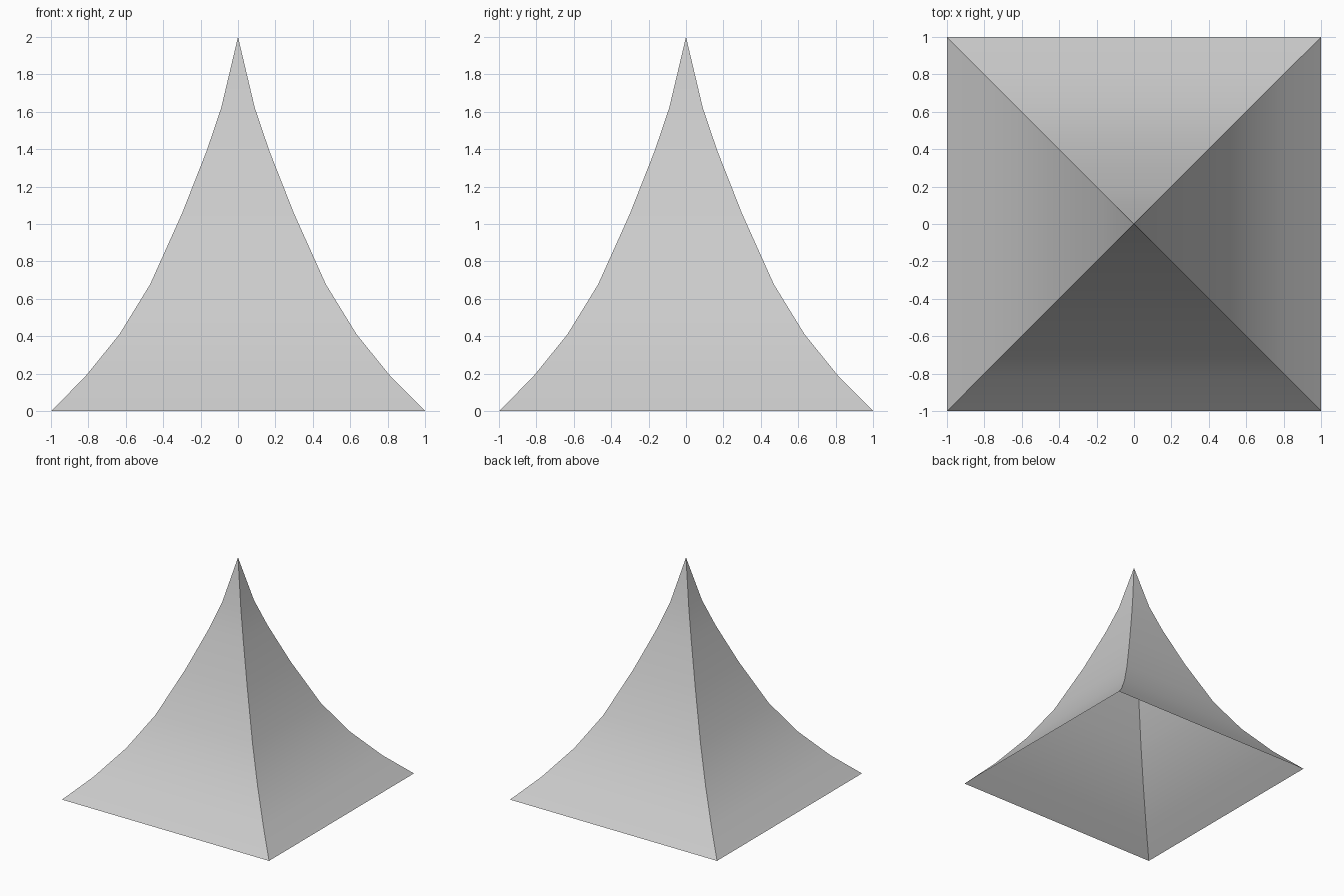
import bpy
import bmesh
from math import radians

if "Cube" in bpy.data.objects:
    bpy.data.objects.remove(bpy.data.objects["Cube"], do_unlink=True)

# Concave side profile: (half width, height), from eave to just below the peak
PROFILE = [(1, 0), (0.82, 0.18), (0.634, 0.41), (0.47, 0.677),
           (0.3, 1.055), (0.168, 1.39), (0.09, 1.62)]
PEAK = 2
CORNERS = [(-1, -1), (1, -1), (1, 1), (-1, 1)]


def make_material(name, color):
    mat = bpy.data.materials.new(name)
    mat.use_nodes = True
    mat.diffuse_color = color
    mat.node_tree.nodes["Principled BSDF"].inputs["Base Color"].default_value = color
    return mat


# Square rings joined by quads, open underneath and closed by a pointed peak
bm = bmesh.new()
rings = [[bm.verts.new((sx * w, sy * w, z)) for sx, sy in CORNERS]
         for w, z in PROFILE]
peak = bm.verts.new((0, 0, PEAK))
for i in range(4):
    j = (i + 1) % 4
    for low, high in zip(rings, rings[1:]):
        bm.faces.new((low[i], low[j], high[j], high[i]))
    bm.faces.new((rings[-1][i], rings[-1][j], peak))

mesh = bpy.data.meshes.new("pavilion_roof")
bm.to_mesh(mesh)
bm.free()
roof = bpy.data.objects.new("pavilion_roof", mesh)
bpy.context.collection.objects.link(roof)
mesh.materials.append(make_material("light grey", (0.6, 0.6, 0.6, 1)))

# Smooth along each curved side, sharp along the four hips
bpy.ops.object.select_all(action="DESELECT")
roof.select_set(True)
bpy.context.view_layer.objects.active = roof
bpy.ops.object.shade_smooth_by_angle(angle=radians(30))
